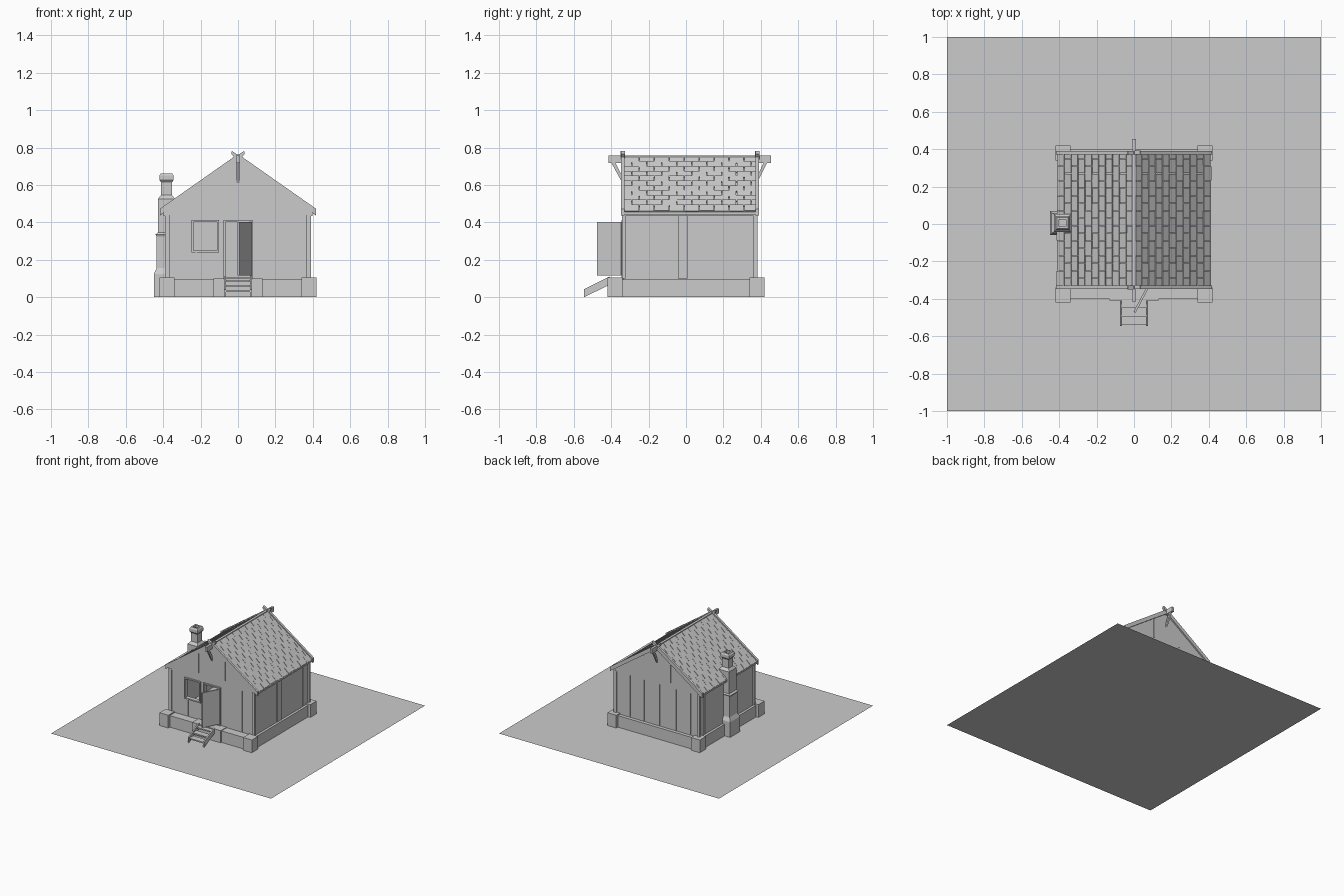
import bpy, bmesh, math, random
from mathutils import Vector, Matrix

if "Cube" in bpy.data.objects:
    bpy.data.objects.remove(bpy.data.objects["Cube"])

random.seed(4)


def make(name, bm):
    bmesh.ops.recalc_face_normals(bm, faces=bm.faces)
    me = bpy.data.meshes.new(name)
    bm.to_mesh(me)
    bm.free()
    ob = bpy.data.objects.new(name, me)
    bpy.context.collection.objects.link(ob)
    return ob


def add_box(bm, x0, x1, y0, y1, z0, z1, m=None):
    t = Matrix.Translation(((x0 + x1) / 2, (y0 + y1) / 2, (z0 + z1) / 2))
    s = Matrix.Diagonal((x1 - x0, y1 - y0, z1 - z0, 1))
    bmesh.ops.create_cube(bm, size=1, matrix=(m or Matrix()) @ t @ s)


def boxes(name, items):
    bm = bmesh.new()
    for b in items:
        add_box(bm, *b)
    return make(name, bm)


def add_prism(bm, pts, axis, a, b):
    """Extrude a profile: axis 'x' takes (y, z) points, axis 'y' takes (x, z)."""
    def at(p, d):
        return (d, p[0], p[1]) if axis == 'x' else (p[0], d, p[1])
    v0 = [bm.verts.new(at(p, a)) for p in pts]
    v1 = [bm.verts.new(at(p, b)) for p in pts]
    bm.faces.new(v0)
    bm.faces.new(v1[::-1])
    n = len(pts)
    for i in range(n):
        bm.faces.new((v0[i], v0[(i + 1) % n], v1[(i + 1) % n], v1[i]))


# Base plate that the house stands on
bm = bmesh.new()
bmesh.ops.create_grid(bm, x_segments=1, y_segments=1, size=1)
make("base_plate", bm)

# Stone foundation with corner blocks and a doorstep block
boxes("foundation", [(-.40, .40, -.40, .40, 0, .095)])
bm = bmesh.new()
for sx in (-1, 1):
    for sy in (-1, 1):
        x, y = sx * .38, sy * .38
        add_box(bm, x - .04, x + .04, y - .04, y + .04, 0, .105)
make("foundation_corner_blocks", bm)
boxes("doorstep_block", [(-.13, .13, -.41, -.33, 0, .10)])

# Walls, with the door and window left open in the front
F, B, W = -.333, .372, .38
boxes("front_wall", [
    (-W, -.245, F, F + .02, .09, .45), (-.245, -.105, F, F + .02, .09, .24),
    (-.105, -.075, F, F + .02, .09, .45), (.075, W, F, F + .02, .09, .45),
    (-.245, -.105, F, F + .02, .41, .45), (-.075, .075, F, F + .02, .405, .45)])
boxes("back_wall", [(-W, W, B - .02, B, .09, .45)])
boxes("side_walls", [(s * W - .01 - s * .01, s * W + .01 - s * .01, F, B, .09, .45) for s in (-1, 1)])

# Gable triangles
bm = bmesh.new()
for y in (F - .006, B - .014):
    add_prism(bm, [(-.395, .44), (.395, .44), (.395, .46), (0, .74), (-.395, .46)], 'y', y, y + .02)
make("gables", bm)

# Timber posts and wall battens
bm = bmesh.new()
for sx in (-1, 1):
    for y in (F, B):
        add_box(bm, sx * .378 - .012, sx * .378 + .012, y - .01, y + .01, .1, .45)
    add_box(bm, sx * .381 - .008, sx * .381 + .008, -.042, .008, .1, .45)
    add_box(bm, sx * .379 - .006, sx * .379 + .006, .294, .306, .1, .45)
make("posts", bm)
bm = bmesh.new()
for x in (-.31, .185, .27):
    add_box(bm, x - .004, x + .004, F - .005, F + .005, .1, .44)
add_box(bm, -.226, -.218, F - .005, F + .005, .1, .24)
for x in (-.3, -.17, -.02, .12, .25):
    add_box(bm, x - .004, x + .004, B - .005, B + .005, .1, .44)
for x in (-.123, .12):
    add_box(bm, x - .004, x + .004, F - .01, F, .48, .64)
    add_box(bm, x - .004, x + .004, B, B + .01, .48, .64)
make("wall_battens", bm)


# Window and door frames
def frame(name, x0, x1, z0, z1, w):
    y0, y1 = F - .012, F + .022
    boxes(name, [(x0, x0 + w, y0, y1, z0, z1), (x1 - w, x1, y0, y1, z0, z1),
                 (x0 + w, x1 - w, y0, y1, z1 - w, z1), (x0 + w, x1 - w, y0, y1, z0, z0 + w)])


frame("window_frame", -.248, -.102, .238, .412, .010)
frame("door_frame", -.078, .078, .095, .412, .010)

# Door swung outwards
bm = bmesh.new()
hinge = Vector((.07, F - .012, 0))
d = Vector((.003, -.472, 0)) - hinge
m = Matrix.Translation(hinge) @ Matrix.Rotation(math.atan2(d.y, d.x), 4, 'Z')
add_box(bm, 0, d.length, -.006, .006, .115, .402, m)
make("door", bm)

# Front steps: sloping stringers and three treads
bm = bmesh.new()
for x in (-.075, .065):
    add_prism(bm, [(-.545, 0), (-.41, .065), (-.41, .11), (-.545, .042)], 'x', x, x + .01)
make("step_stringers", bm)
boxes("step_treads", [(-.07, .07, y, y + .05, z, z + .01)
                      for y, z in ((-.54, .027), (-.495, .054), (-.447, .082))])

# Roof: deck, overlapping staggered tiles on both slopes
SL = .70
bm = bmesh.new()
for s in (-1, 1):
    add_prism(bm, [(0, .728), (s * .41, .728 - .41 * SL), (s * .41, .742 - .41 * SL), (0, .742)], 'y', -.33, .372)
make("roof_deck", bm)

R0, R1, ROWS, TW = -.33, .374, 11, .08
ang, length = math.atan(SL), .405 / math.cos(math.atan(SL))
step = length / ROWS
bm = bmesh.new()
for side in (0, 1):
    turn = Matrix.Rotation(math.pi * side, 4, 'Z')
    base = Matrix.Translation((0, 0, .744)) @ turn @ Matrix.Rotation(ang, 4, 'Y')
    for r in range(ROWS):
        y = R0 - (r % 2) * TW / 2
        while y < R1 - .002:
            a, b = max(y, R0), min(y + TW, R1)
            ya, yb = (a, b) if side == 0 else (-b, -a)
            tilt = Matrix.Translation((r * step, 0, 0)) @ Matrix.Rotation(.13 + random.uniform(-.03, .03), 4, 'Y')
            lift = Matrix.Translation((0, 0, .007))
            add_box(bm, 0, step * 1.12 + random.uniform(-.003, .002), ya + .0015, yb - .0015,
                    -.004, .004, base @ lift @ tilt)
            y += TW
make("roof_tiles", bm)

# Barge boards along both gable edges, and crossed finials above the ridge
bm = bmesh.new()
for y in (-.347, .372):
    for s in (-1, 1):
        add_prism(bm, [(0, .728), (s * .418, .436), (s * .418, .472), (0, .765)], 'y', y, y + .018)
make("barge_boards", bm)
bm = bmesh.new()
for y in (-.348, .371):
    for s in (-1, 1):
        add_prism(bm, [(s * -.012, .735), (s * .012, .737), (s * .035, .765), (s * .033, .782), (s * -.012, .752)],
                  'y', y + s * .001, y + .02 + s * .001)
make("ridge_finials", bm)

# Ridge beam with a brace under each end
boxes("ridge_beam", [(-.010, .010, -.415, .455, .718, .756)])
bm = bmesh.new()
for y0, y1 in ((-.40, -.34), (.435, .38)):
    add_prism(bm, [(y0, .72), (y1, .61), (y1, .645), (y0 + (y1 - y0) * .35, .72)], 'x', -.007, .007)
make("ridge_braces", bm)

# Eave beams
boxes("eave_beams", [(s * .388 - .01, s * .388 + .01, -.335, .375, .435, .455) for s in (-1, 1)])

# Chimney: stacked square sections (x0, x1, y half width, z)
sections = [(-.45, -.36, .065, 0), (-.45, -.36, .065, .125), (-.435, -.36, .050, .155),
            (-.435, -.36, .050, .325), (-.442, -.345, .055, .335), (-.428, -.338, .048, .345),
            (-.428, -.338, .048, .525), (-.412, -.352, .030, .545), (-.412, -.352, .030, .615),
            (-.420, -.345, .037, .625), (-.420, -.345, .037, .650), (-.412, -.352, .030, .662),
            (-.400, -.364, .018, .662), (-.400, -.364, .018, .610)]
bm = bmesh.new()
prev = None
for x0, x1, h, z in sections:
    ring = [bm.verts.new(p) for p in ((x0, .005 - h, z), (x1, .005 - h, z), (x1, .005 + h, z), (x0, .005 + h, z))]
    if prev:
        for i in range(4):
            bm.faces.new((prev[i], prev[(i + 1) % 4], ring[(i + 1) % 4], ring[i]))
    else:
        bm.faces.new(ring[::-1])
    prev = ring
bm.faces.new(prev)
make("chimney", bm)
